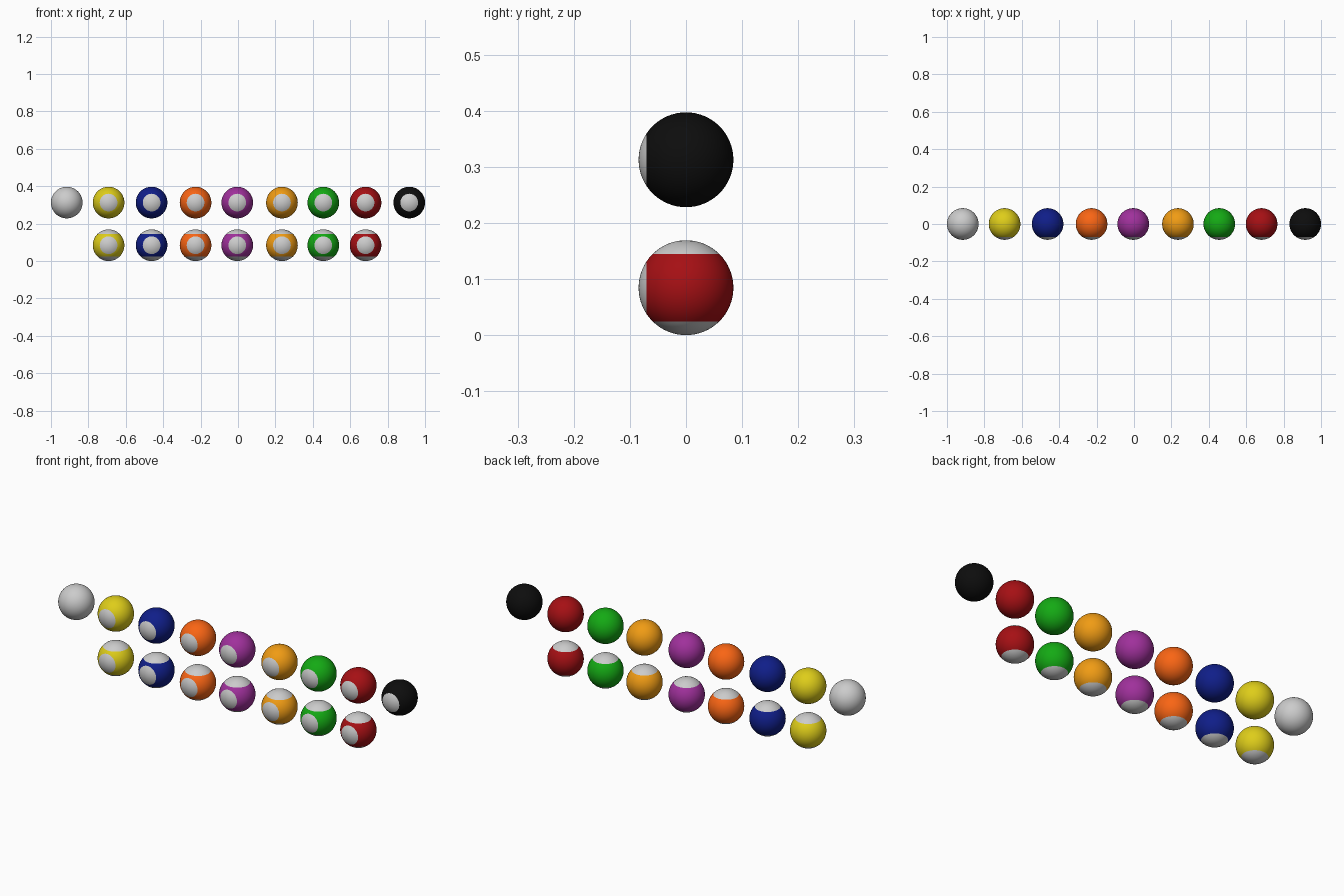
import bpy, bmesh
from mathutils import Vector

if "Cube" in bpy.data.objects:
    bpy.data.objects.remove(bpy.data.objects["Cube"])

R = 0.0845            # ball radius
SPOT_Y = -0.07        # front spot starts here
BAND_Z = 0.06         # half height of the stripe
TOP_Z, LOW_Z = 0.3125, R


def material(name, rgb):
    m = bpy.data.materials.new(name)
    m.diffuse_color = (*rgb, 1)
    m.use_nodes = True
    m.node_tree.nodes["Principled BSDF"].inputs["Base Color"].default_value = m.diffuse_color
    return m


def ball(name, x, z, mat=None, striped=False):
    bm = bmesh.new()
    bmesh.ops.create_uvsphere(bm, u_segments=64, v_segments=32, radius=R)
    if mat:
        # cut clean colour borders into the sphere
        cuts = [((0, SPOT_Y, 0), (0, 1, 0))]
        if striped:
            cuts += [((0, 0, s * BAND_Z), (0, 0, 1)) for s in (-1, 1)]
        for co, no in cuts:
            bmesh.ops.bisect_plane(bm, geom=bm.verts[:] + bm.edges[:] + bm.faces[:],
                                   dist=1e-6, plane_co=co, plane_no=no)
    for f in bm.faces:
        f.smooth = True
        c = f.calc_center_median()
        if mat and (c.y < SPOT_Y or (striped and abs(c.z) > BAND_Z)):
            f.material_index = 1
    # keep the border vertices on the sphere
    for v in bm.verts:
        v.co = v.co.normalized() * R
    mesh = bpy.data.meshes.new(name)
    bm.to_mesh(mesh)
    bm.free()
    if mat:
        mesh.materials.append(mat)
        mesh.materials.append(white)
    ob = bpy.data.objects.new(name, mesh)
    ob.location = Vector((x, 0, z))
    bpy.context.collection.objects.link(ob)


white = material("white", (0.85, 0.85, 0.87))
colours = [
    ("yellow", -0.692, (0.73, 0.61, 0.01)),
    ("blue", -0.462, (0.005, 0.013, 0.25)),
    ("orange", -0.227, (0.95, 0.13, 0.007)),
    ("purple", -0.004, (0.35, 0.03, 0.33)),
    ("amber", 0.235, (0.87, 0.33, 0.007)),
    ("green", 0.456, (0.007, 0.40, 0.007)),
    ("red", 0.682, (0.38, 0.005, 0.007)),
    ("black", 1 - R, (0.004, 0.004, 0.004)),
]

# plain cue ball
ball("cue_ball", R - 1, TOP_Z)

# solid balls above, striped balls below
for name, x, rgb in colours:
    mat = material(name, rgb)
    ball(name + "_solid_ball", x, TOP_Z, mat)
    if name != "black":
        ball(name + "_striped_ball", x, LOW_Z, mat, striped=True)
